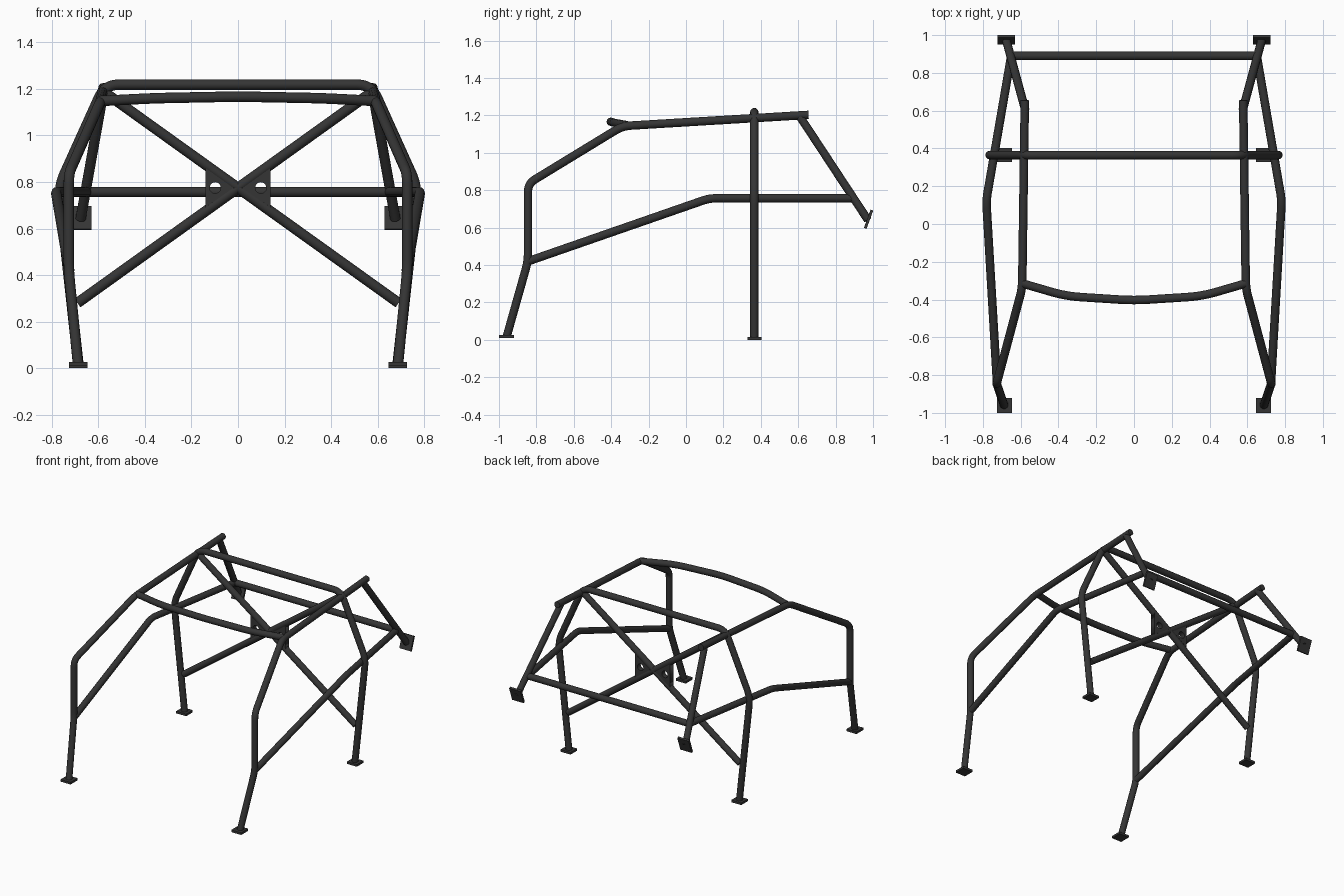
import bpy, bmesh, math
from mathutils import Vector, Matrix

if "Cube" in bpy.data.objects:
    bpy.data.objects.remove(bpy.data.objects["Cube"])

R = 0.0225
steel = bpy.data.materials.new("dark_steel")
steel.diffuse_color = (0.035, 0.035, 0.035, 1)
steel.use_nodes = True
steel.node_tree.nodes["Principled BSDF"].inputs["Base Color"].default_value = steel.diffuse_color


def finish(name, mesh, smooth=False):
    ob = bpy.data.objects.new(name, mesh)
    bpy.context.collection.objects.link(ob)
    mesh.materials.clear()
    mesh.materials.append(steel)
    if smooth:
        bpy.ops.object.select_all(action='DESELECT')
        ob.select_set(True)
        bpy.context.view_layer.objects.active = ob
        bpy.ops.object.shade_smooth_by_angle(angle=math.radians(40))
    return ob


def rounded(points, bend):
    """Replace each inner corner with a short smooth bend."""
    p = [Vector(q) for q in points]
    out = [p[0]]
    for a, b, c in zip(p, p[1:], p[2:]):
        s = b + (a - b).normalized() * bend
        e = b + (c - b).normalized() * bend
        for i in range(7):
            t = i / 6
            out.append(s * (1 - t) ** 2 + b * 2 * t * (1 - t) + e * t * t)
    return out + [p[-1]]


def tube(name, points, bend=0.05):
    pts = rounded(points, bend)
    cu = bpy.data.curves.new(name, 'CURVE')
    cu.dimensions = '3D'
    cu.bevel_depth = R
    cu.bevel_resolution = 4
    cu.use_fill_caps = True
    sp = cu.splines.new('POLY')
    sp.points.add(len(pts) - 1)
    for s, q in zip(sp.points, pts):
        s.co = (*q, 1)
    tmp = bpy.data.objects.new(name + "_path", cu)
    bpy.context.collection.objects.link(tmp)
    bpy.context.view_layer.update()
    dg = bpy.context.evaluated_depsgraph_get()
    mesh = bpy.data.meshes.new_from_object(tmp.evaluated_get(dg))
    bpy.data.objects.remove(tmp)
    return finish(name, mesh, True)


def plate(name, center, size, tilt=0):
    bm = bmesh.new()
    m = (Matrix.Translation(center) @ Matrix.Rotation(tilt, 4, 'X')
         @ Matrix.Diagonal((*size, 1)))
    bmesh.ops.create_cube(bm, size=1, matrix=m)
    mesh = bpy.data.meshes.new(name)
    bm.to_mesh(mesh)
    bm.free()
    return finish(name, mesh)


def gusset(name, s):
    """Triangular box between the diagonals with a round hole through it."""
    cu = bpy.data.curves.new(name, 'CURVE')
    cu.dimensions = '2D'
    cu.fill_mode = 'BOTH'
    cu.extrude = 0.019
    tri = [(0.02 * s, 0), (0.14 * s, -0.085), (0.14 * s, 0.085)]
    hole = [(0.098 * s + 0.024 * math.cos(k * math.tau / 20),
             0.024 * math.sin(k * math.tau / 20)) for k in range(20)]
    for loop in (tri, hole):
        sp = cu.splines.new('POLY')
        sp.points.add(len(loop) - 1)
        for q, (x, z) in zip(sp.points, loop):
            q.co = (x, z, 0, 1)
        sp.use_cyclic_u = True
    tmp = bpy.data.objects.new(name + "_path", cu)
    bpy.context.collection.objects.link(tmp)
    bpy.context.view_layer.update()
    dg = bpy.context.evaluated_depsgraph_get()
    mesh = bpy.data.meshes.new_from_object(tmp.evaluated_get(dg))
    bpy.data.objects.remove(tmp)
    mesh.transform(Matrix.Translation((0, HY, 0.775))
                   @ Matrix.Rotation(math.pi / 2, 4, 'X'))
    return finish(name, mesh)


# Main hoop behind the seats
HY = 0.365
half = [(0.685, HY, 0.01), (0.77, HY, 0.78), (0.572, HY, 1.218)]
tube("main_hoop", [(-x, y, z) for x, y, z in half] + half[::-1], 0.06)

# Windscreen header and rear crossbar
tube("front_header", [(-0.59, -0.315, 1.148), (-0.36, -0.382, 1.16), (0, -0.405, 1.167),
                      (0.36, -0.382, 1.16), (0.59, -0.315, 1.148)], 0.08)
tube("rear_crossbar", [(-0.65, 0.89, 0.757), (0.65, 0.89, 0.757)])

for s, side in ((-1, "left"), (1, "right")):
    # Front pillar continuing into the roof rail
    tube("roof_rail_" + side, [(0.688 * s, -0.958, 0.02), (0.727 * s, -0.845, 0.42),
                               (0.727 * s, -0.845, 0.835), (0.592 * s, -0.34, 1.143),
                               (0.578 * s, 0.655, 1.203)], 0.045)
    # Door bar running back to the rear stay
    tube("door_bar_" + side, [(0.725 * s, -0.845, 0.42), (0.782 * s, 0.125, 0.757),
                              (0.65 * s, 0.89, 0.757)], 0.04)
    # Rear stay
    tube("rear_stay_" + side, [(0.576 * s, 0.605, 1.2), (0.676 * s, 0.972, 0.642)])
    # Diagonal brace in the hoop
    tube("diagonal_brace_" + side, [(-0.58 * s, HY, 1.19), (0.69 * s, HY, 0.28)])
    gusset("brace_gusset_" + side, s)
    # Mounting plates
    plate("front_foot_" + side, (0.686 * s, -0.96, 0.019), (0.08, 0.08, 0.016))
    plate("hoop_foot_" + side, (0.686 * s, HY, 0.008), (0.08, 0.075, 0.016))
    plate("stay_foot_" + side, (0.676 * s, 0.976, 0.645), (0.092, 0.015, 0.104),
          math.radians(-20))
